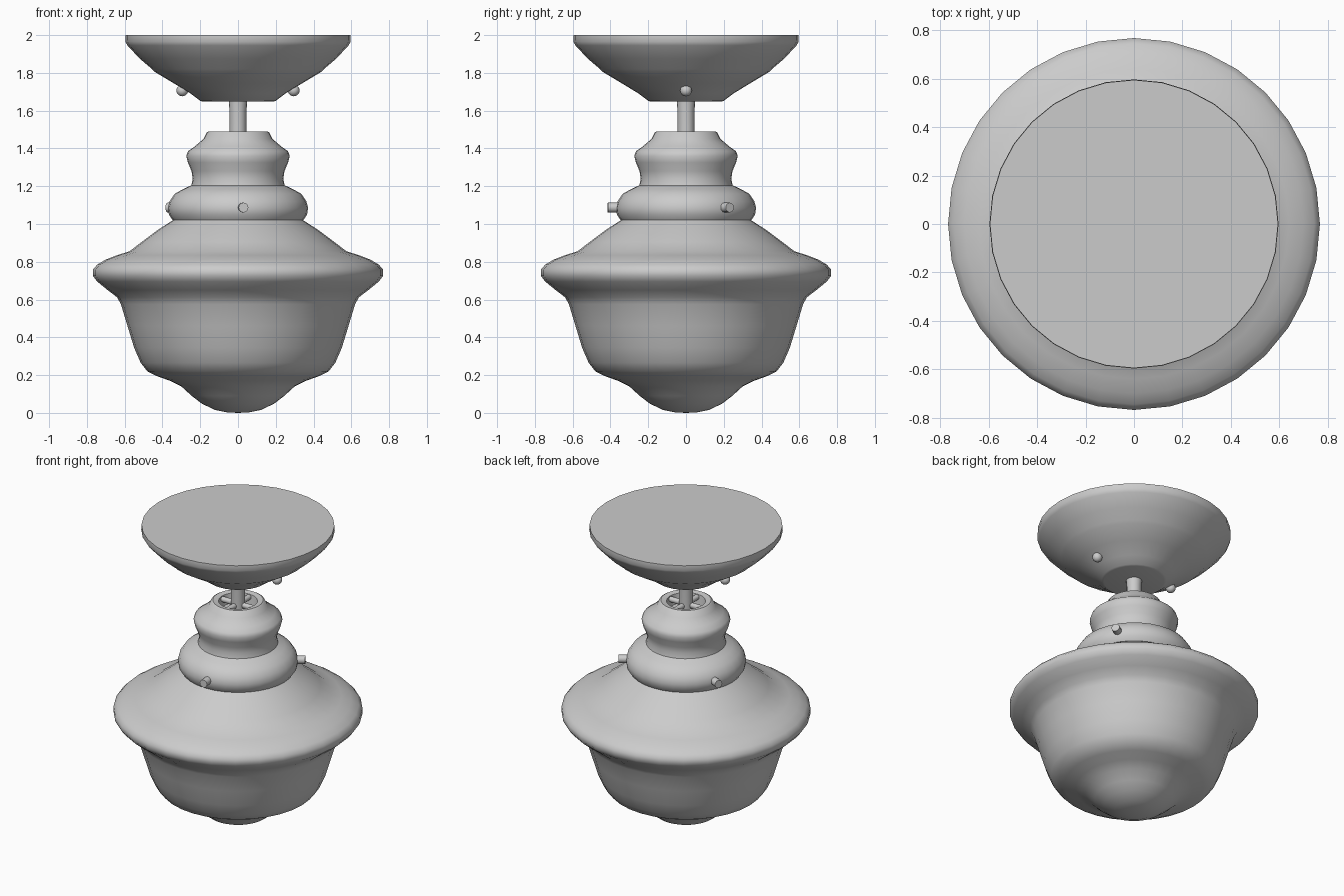
import bpy, bmesh, math
from mathutils import Vector

if "Cube" in bpy.data.objects:
    bpy.data.objects.remove(bpy.data.objects["Cube"])

SIDES = 32
grey = bpy.data.materials.new("plain grey")
grey.diffuse_color = (0.6, 0.6, 0.6, 1)
grey.use_nodes = True
grey.node_tree.nodes["Principled BSDF"].inputs["Base Color"].default_value = grey.diffuse_color


def finish(obj, angle=40):
    obj.data.materials.append(grey)
    bpy.ops.object.select_all(action='DESELECT')
    obj.select_set(True)
    bpy.context.view_layer.objects.active = obj
    bpy.ops.object.shade_smooth_by_angle(angle=math.radians(angle))


def lathe(name, profile, sides=SIDES, angle=40):
    """Spin (radius, height) points about z; radius 0 closes to a point."""
    bm = bmesh.new()
    verts = [bm.verts.new((r, 0, z)) for r, z in profile]
    edges = [bm.edges.new(p) for p in zip(verts, verts[1:])]
    bmesh.ops.spin(bm, geom=verts + edges, cent=(0, 0, 0), axis=(0, 0, 1),
                   angle=2 * math.pi, steps=sides)
    bmesh.ops.remove_doubles(bm, verts=bm.verts, dist=0.0005)
    bmesh.ops.recalc_face_normals(bm, faces=bm.faces)
    mesh = bpy.data.meshes.new(name)
    bm.to_mesh(mesh)
    bm.free()
    obj = bpy.data.objects.new(name, mesh)
    bpy.context.collection.objects.link(obj)
    finish(obj, angle)
    return obj


def rod(name, start, end, radius, sides=12):
    a, b = Vector(start), Vector(end)
    bpy.ops.mesh.primitive_cylinder_add(
        vertices=sides, radius=radius, depth=(b - a).length, location=(a + b) / 2,
        rotation=(b - a).to_track_quat('Z', 'Y').to_euler())
    obj = bpy.context.object
    obj.name = name
    finish(obj)


# Ceiling canopy with a stepped, tapering underside
lathe("ceiling_canopy", [
    (0, 2.0), (0.595, 2.0), (0.597, 1.965), (0.585, 1.945), (0.52, 1.875),
    (0.455, 1.82), (0.44, 1.805), (0.34, 1.745), (0.25, 1.69), (0.20, 1.652),
    (0.185, 1.648), (0, 1.648)])

# Ball nuts under the canopy
for side, sx in (("left", -1), ("right", 1)):
    bpy.ops.mesh.primitive_uv_sphere_add(segments=16, ring_count=10, radius=0.031,
                                         location=(sx * 0.295, 0, 1.707))
    bpy.context.object.name = "canopy_nut_" + side
    finish(bpy.context.object, 60)

# Stem from canopy down into the fitter
lathe("stem", [(0, 1.66), (0.05, 1.66), (0.045, 1.60), (0.045, 1.40), (0, 1.40)], 16)

# Fitter: bulbous holder with an open top
lathe("shade_fitter", [
    (0, 1.42), (0.11, 1.42), (0.12, 1.485), (0.155, 1.491), (0.165, 1.485),
    (0.183, 1.45), (0.23, 1.41), (0.265, 1.385), (0.274, 1.36), (0.265, 1.325),
    (0.246, 1.28), (0.24, 1.24), (0.247, 1.205), (0.29, 1.185), (0.335, 1.16),
    (0.362, 1.12), (0.371, 1.085), (0.366, 1.05), (0.347, 1.022), (0, 1.022)])

# Cross bars holding the stem in the fitter opening
rod("cross_bar_x", (-0.13, 0, 1.465), (0.13, 0, 1.465), 0.018)
rod("cross_bar_y", (0, -0.13, 1.465), (0, 0.13, 1.465), 0.018)

# Three thumbscrews around the fitter
for i in range(3):
    a = math.radians(-86 + 120 * i)
    d = Vector((math.cos(a), math.sin(a), 0))
    z = Vector((0, 0, 1.087))
    rod(f"thumbscrew_{i + 1}", d * 0.32 + z, d * 0.415 + z, 0.026)

# Glass shade: flared shoulder, bowl and rounded tip
lathe("glass_shade", [
    (0.33, 1.03), (0.345, 1.02), (0.43, 0.965), (0.51, 0.905), (0.575, 0.855),
    (0.64, 0.835), (0.70, 0.812), (0.745, 0.785), (0.768, 0.76), (0.768, 0.725),
    (0.745, 0.695), (0.69, 0.65), (0.64, 0.612), (0.62, 0.575), (0.585, 0.46),
    (0.55, 0.345), (0.515, 0.265), (0.48, 0.22), (0.43, 0.195), (0.36, 0.17),
    (0.30, 0.14), (0.245, 0.09), (0.19, 0.048), (0.12, 0.015), (0.06, 0.003),
    (0, 0)], angle=60)
